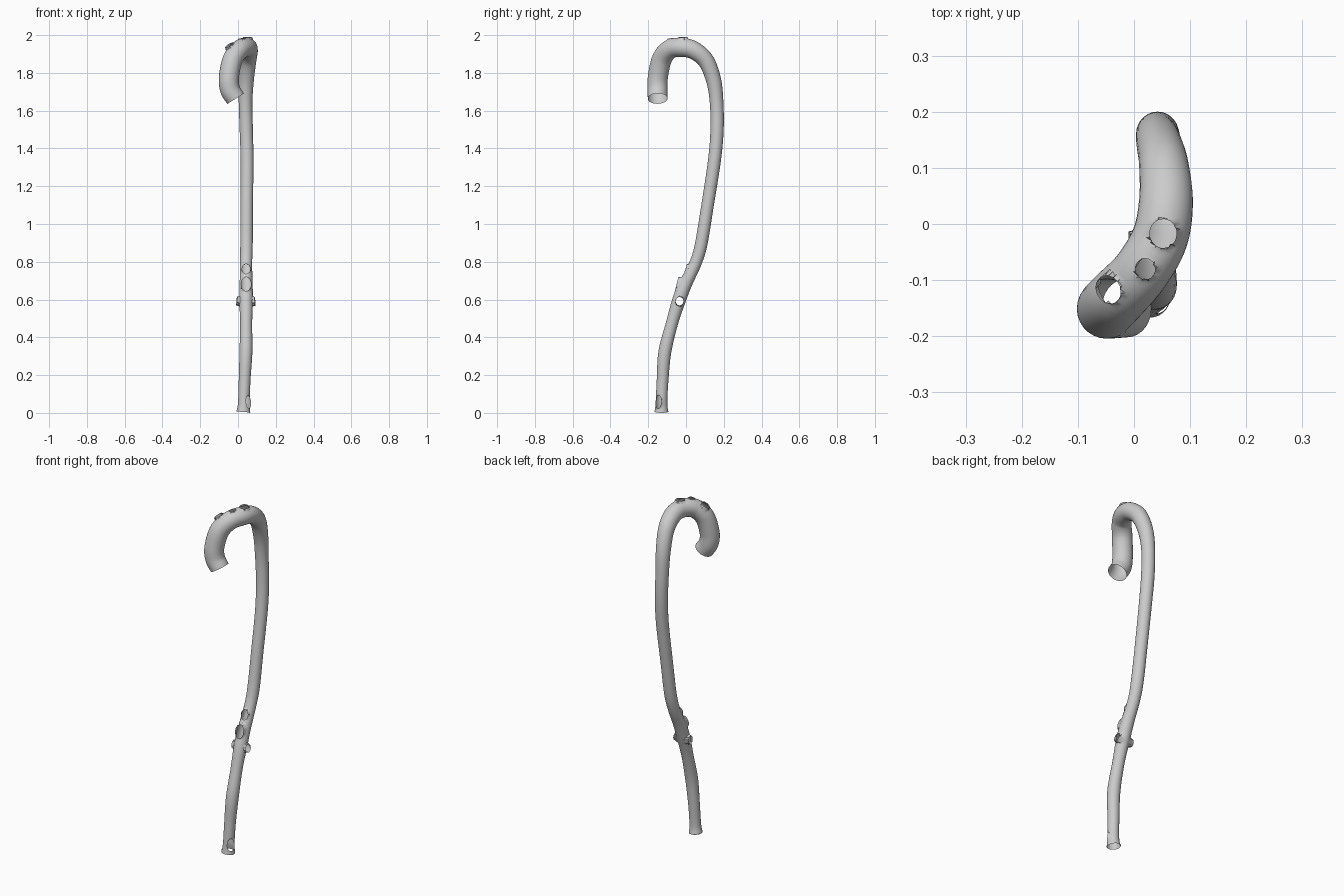
import bpy, bmesh, math
from mathutils import Vector

if "Cube" in bpy.data.objects:
    bpy.data.objects.remove(bpy.data.objects["Cube"])

SIDES, STEPS = 28, 14

# centre line of the crook from foot to hook tip: x, y, z, radius
path = [
    (.028, -.130, .010, .037), (.031, -.130, .06, .031), (.035, -.124, .18, .031),
    (.042, -.112, .33, .034), (.043, -.075, .48, .032), (.043, -.035, .61, .036),
    (.043, .002, .70, .034), (.043, .050, .80, .032), (.045, .080, .90, .033),
    (.046, .113, 1.10, .033), (.048, .150, 1.34, .034), (.044, .164, 1.50, .035),
    (.040, .162, 1.65, .036), (.044, .146, 1.77, .040), (.053, .105, 1.873, .044),
    (.057, .040, 1.928, .048), (.046, -.025, 1.943, .050), (.012, -.085, 1.933, .051),
    (-.028, -.128, 1.880, .053), (-.048, -.149, 1.785, .053), (-.042, -.151, 1.720, .053),
    (-.013, -.150, 1.672, .052),
]

# open branch stubs: rim centre, direction, rim half width, half height
knots = [
    ((-.046, -.117, 1.955), (-.5, -.25, .83), .026, .026),
    ((.020, -.080, 1.990), (-.1, -.1, 1), .018, .019),
    ((.052, -.017, 1.997), (.05, -.05, 1), .024, .026),
    ((.043, -.003, .770), (0, -1, .30), .022, .027),
    ((.043, -.050, .690), (0, -1, .25), .026, .038),
    ((-.007, -.034, .600), (-1, -.1, .1), .021, .023),
    ((.090, -.034, .598), (1, -.1, .1), .021, .023),
    ((.056, -.146, .065), (.75, -.65, .1), .020, .034),
]


def spline(a, b, c, d, t):
    return [.5 * (2*q + (r-p)*t + (2*p-5*q+4*r-s)*t*t + (3*q-p-3*r+s)*t**3)
            for p, q, r, s in zip(a, b, c, d)]


# smooth path samples
ends = [[2*p - q for p, q in zip(path[0], path[1])]] + path + \
       [[2*p - q for p, q in zip(path[-1], path[-2])]]
pts = [spline(*ends[i:i+4], k / STEPS) for i in range(len(path) - 1) for k in range(STEPS)]
pts.append(list(path[-1]))
pos = [Vector(p[:3]) for p in pts]

# open tube swept along the path
bm = bmesh.new()
side = Vector((1, 0, 0))
rings = []
for i, p in enumerate(pos):
    tan = (pos[min(i+1, len(pos)-1)] - pos[max(i-1, 0)]).normalized()
    side = (side - tan * side.dot(tan)).normalized()
    up = tan.cross(side)
    rings.append([bm.verts.new(p + pts[i][3] * (side*math.cos(a) + up*math.sin(a)))
                  for a in (math.tau * j / SIDES for j in range(SIDES))])
for r0, r1 in zip(rings, rings[1:]):
    for j in range(SIDES):
        k = (j + 1) % SIDES
        bm.faces.new((r0[j], r0[k], r1[k], r1[j]))
bm.normal_update()

# slanted foot
for v in rings[0]:
    v.co.z = .010 + (.055 - v.co.x) * .2

# cut each stub opening and pull a short collar out to its rim
for centre, direction, w, h in knots:
    c, d = Vector(centre), Vector(direction).normalized()
    ref = Vector((0, 1, 0)) if abs(d.z) > .7 else Vector((0, 0, 1))
    v_ax = (ref - d * ref.dot(d)).normalized()
    u_ax = v_ax.cross(d)
    hit = []
    for f in bm.faces:
        o = f.calc_center_median() - c
        if (abs(o.dot(d)) < .04 and f.normal.dot(d) > .15
                and (o.dot(u_ax)/(w*1.1))**2 + (o.dot(v_ax)/(h*1.15))**2 < 1):
            hit.append(f)
    inside = set(hit)
    edges = [e for e in {e for f in hit for e in f.edges}
             if len(e.link_faces) == 2 and sum(f in inside for f in e.link_faces) == 1]
    bmesh.ops.delete(bm, geom=hit, context='FACES')
    new = bmesh.ops.extrude_edge_only(bm, edges=[e for e in edges if e.is_valid])
    for v in new['geom']:
        if isinstance(v, bmesh.types.BMVert):
            o = v.co - c
            a = math.atan2(o.dot(v_ax) / h, o.dot(u_ax) / w)
            v.co = c + u_ax * w * math.cos(a) + v_ax * h * math.sin(a)

# stand on the floor
low = min(v.co.z for v in bm.verts)
for v in bm.verts:
    v.co.z -= low
bmesh.ops.recalc_face_normals(bm, faces=bm.faces)

mesh = bpy.data.meshes.new("crooked_staff")
bm.to_mesh(mesh)
bm.free()
staff = bpy.data.objects.new("crooked_staff", mesh)
bpy.context.collection.objects.link(staff)
bpy.context.view_layer.objects.active = staff
staff.select_set(True)
bpy.ops.object.shade_smooth_by_angle(angle=math.radians(50))
